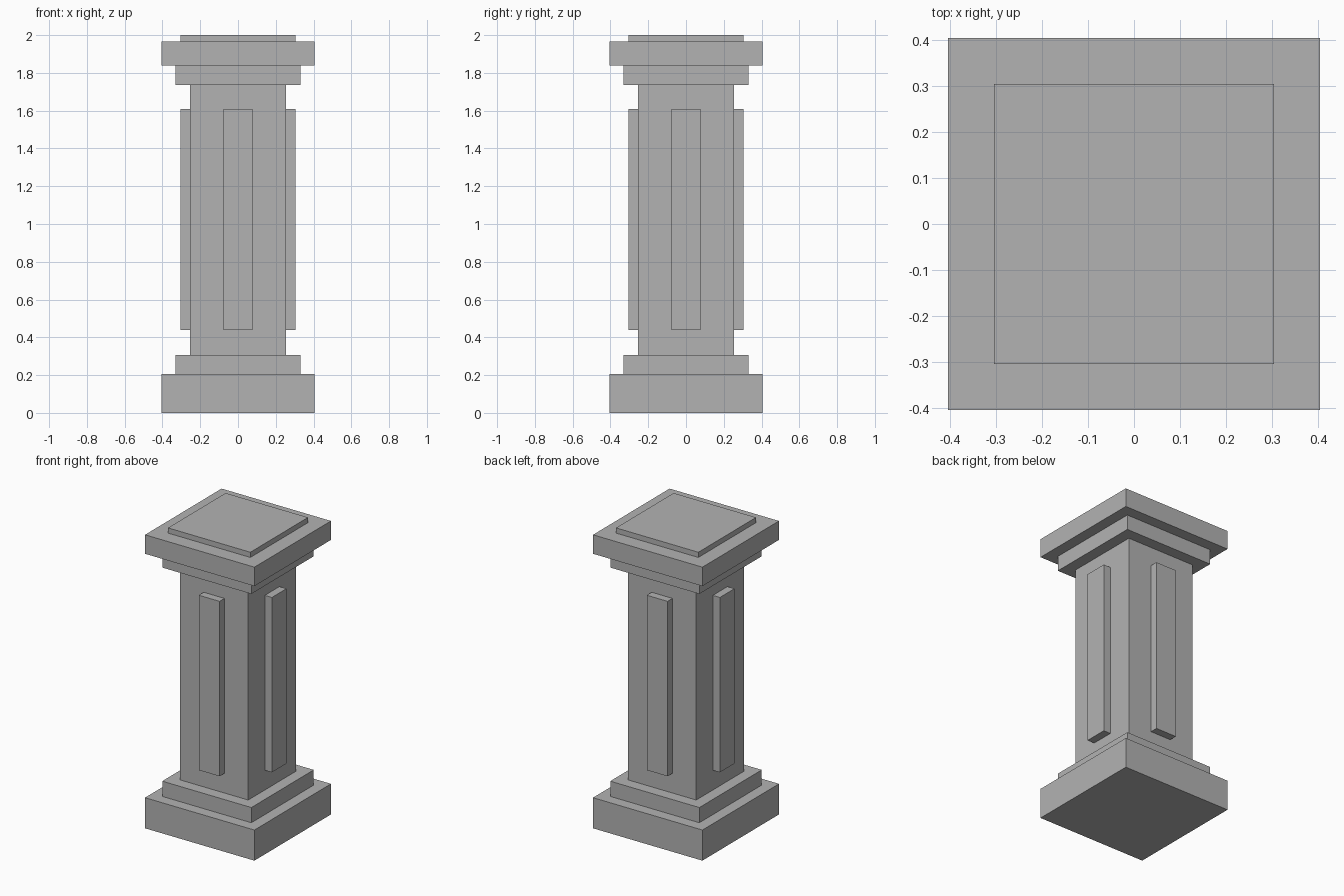
import bpy
import math
from mathutils import Matrix, Vector

cube = bpy.data.objects.get("Cube")
if cube:
    bpy.data.objects.remove(cube, do_unlink=True)

# Single stone colour
stone = bpy.data.materials.new("grey_stone")
stone.use_nodes = True
colour = (0.45, 0.45, 0.45, 1)
stone.diffuse_color = colour
stone.node_tree.nodes["Principled BSDF"].inputs["Base Color"].default_value = colour


def box(name, size, centre, angle=0):
    """Box of the given size, turned about the vertical axis of the column."""
    bpy.ops.mesh.primitive_cube_add(size=1)
    obj = bpy.context.object
    obj.name = name
    obj.data.transform(Matrix.Rotation(angle, 4, "Z")
                       @ Matrix.Translation(Vector(centre))
                       @ Matrix.Diagonal((*size, 1)))
    obj.data.materials.append(stone)
    return obj


# Stacked square blocks: name, half width, bottom, top
blocks = [
    ("base_plinth", 0.405, 0.0, 0.205),
    ("base_step", 0.33, 0.205, 0.307),
    ("shaft", 0.253, 0.307, 1.737),
    ("capital_step", 0.33, 1.737, 1.838),
    ("capital_slab", 0.405, 1.838, 1.965),
    ("top_plate", 0.305, 1.965, 2.0),
]
for name, half, low, high in blocks:
    box(name, (2 * half, 2 * half, high - low), (0, 0, (low + high) / 2))

# Raised panel on each side of the shaft, sunk slightly into it
inner, outer, low, high = 0.243, 0.305, 0.439, 1.61
for i, side in enumerate(("front", "left", "back", "right")):
    box(side + "_panel", (0.154, outer - inner, high - low),
        (0, -(inner + outer) / 2, (low + high) / 2), i * math.pi / 2)
